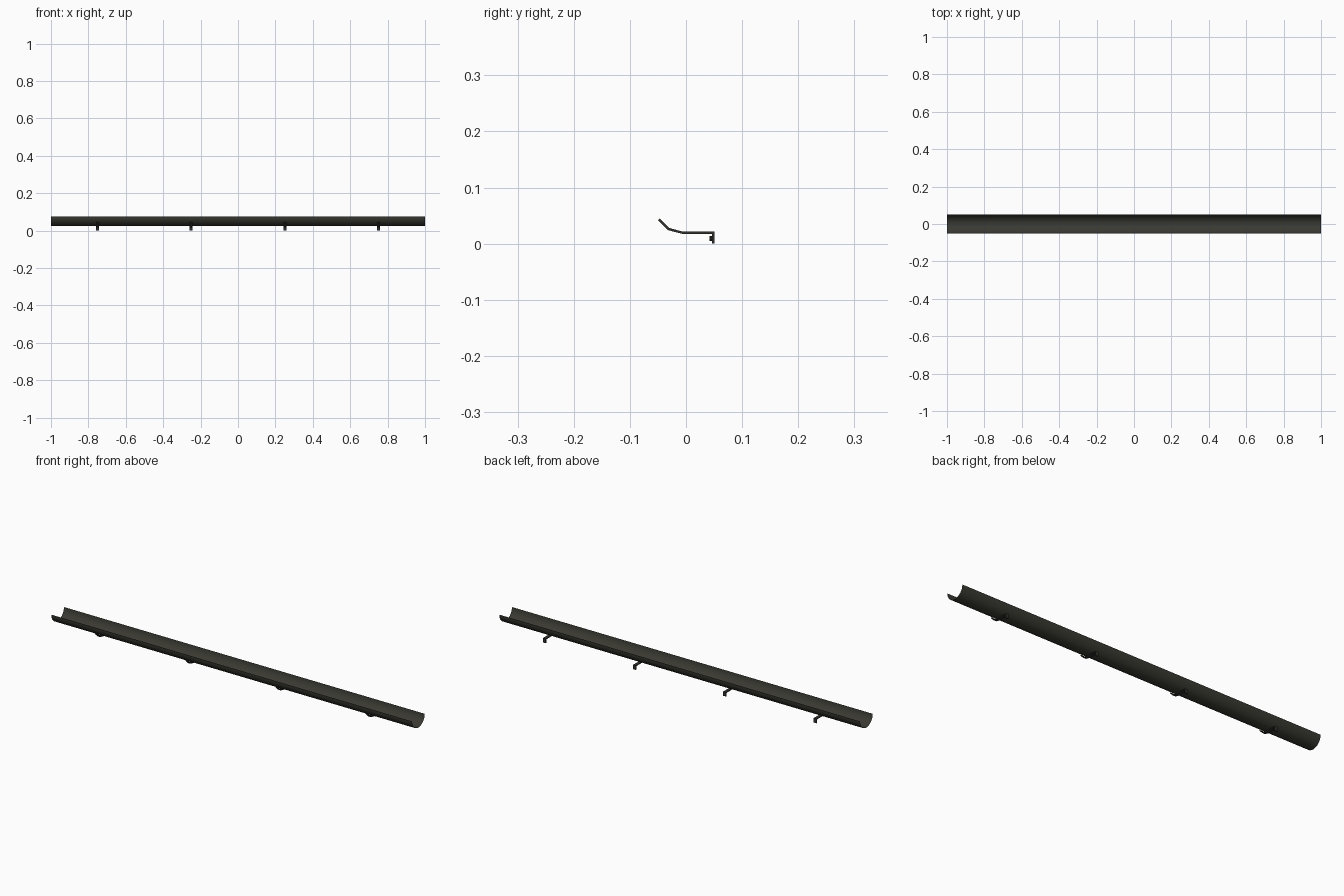
import bpy, math

if "Cube" in bpy.data.objects:
    bpy.data.objects.remove(bpy.data.objects["Cube"])


def material(name, rgb):
    m = bpy.data.materials.new(name)
    m.diffuse_color = (*rgb, 1)
    m.use_nodes = True
    m.node_tree.nodes["Principled BSDF"].inputs["Base Color"].default_value = m.diffuse_color
    return m


gutter_mat = material("dark olive metal", (0.042, 0.042, 0.032))
bracket_mat = material("dark bracket metal", (0.03, 0.03, 0.026))


def add_object(name, verts, faces, mat):
    me = bpy.data.meshes.new(name)
    me.from_pydata(verts, [], faces)
    me.materials.append(mat)
    ob = bpy.data.objects.new(name, me)
    bpy.context.collection.objects.link(ob)
    return ob


# half-round gutter: a thin open shell along x
R, ZC, N = 0.05, 0.074, 16
verts = []
for i in range(N + 1):
    a = math.pi + math.pi * i / N
    y, z = R * math.cos(a), ZC + R * math.sin(a)
    verts += [(-1, y, z), (1, y, z)]
faces = [(2 * i, 2 * i + 1, 2 * i + 3, 2 * i + 2) for i in range(N)]
gutter = add_object("gutter", verts, faces, gutter_mat)
gutter.data.shade_smooth()

# bracket side profile (y, z): outer side then inner side
outer = [(-0.050, 0.042), (-0.032, 0.024), (-0.007, 0.0175), (0.0465, 0.0175), (0.0465, 0.0)]
inner = [(-0.047, 0.045), (-0.030, 0.028), (-0.006, 0.0215), (0.051, 0.0215), (0.051, 0.0)]
W = 0.008


def bracket(x, n):
    k = len(outer)
    v = [(x + s, y, z) for s in (-W, W) for y, z in outer + inner]
    f = []
    for i in range(k - 1):
        o, q = i, k + i
        f += [(o, q, q + 1, o + 1), (o + 2 * k, o + 1 + 2 * k, q + 1 + 2 * k, q + 2 * k),
              (o, o + 1, o + 1 + 2 * k, o + 2 * k), (q, q + 2 * k, q + 1 + 2 * k, q + 1)]
    f += [(0, 2 * k, 3 * k, k), (k - 1, 2 * k - 1, 4 * k - 1, 3 * k - 1)]
    add_object(f"bracket_{n}", v, f, bracket_mat)
    # screw through the mounting tab
    bpy.ops.mesh.primitive_cylinder_add(vertices=10, radius=0.0045, depth=0.005,
                                        location=(x, 0.0448, 0.0095),
                                        rotation=(math.pi / 2, 0, 0))
    s = bpy.context.object
    s.name = f"bracket_screw_{n}"
    s.data.materials.append(bracket_mat)


for n, x in enumerate((-0.75, -0.25, 0.25, 0.75), 1):
    bracket(x, n)
